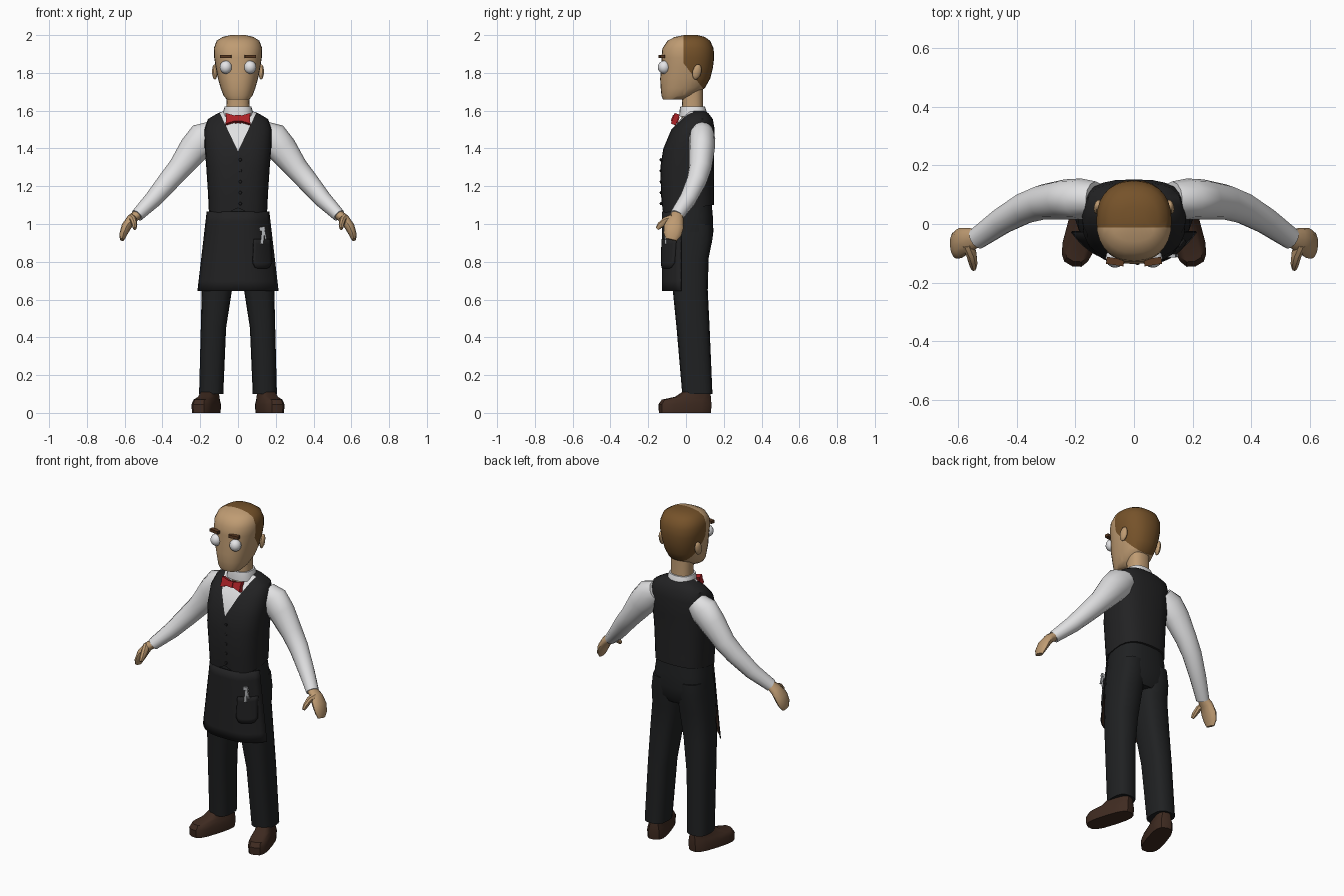
import bpy, bmesh
from math import sin, cos, pi, radians
from mathutils import Vector, Matrix

cube = bpy.data.objects.get("Cube")
if cube:
    bpy.data.objects.remove(cube, do_unlink=True)


def material(name, *rgb):
    m = bpy.data.materials.new(name)
    m.use_nodes = True
    m.diffuse_color = (*rgb, 1)
    m.node_tree.nodes["Principled BSDF"].inputs["Base Color"].default_value = (*rgb, 1)
    return m


SKIN = material("skin", .52, .33, .17)
HAIR = material("hair brown", .18, .085, .023)
BROW = material("brow brown", .1, .04, .015)
WHITE = material("shirt white", .75, .75, .76)
EYE = material("eye white", .8, .8, .82)
BLACK = material("cloth black", .016, .016, .017)
TROUSER = material("trouser black", .014, .015, .016)
LEATHER = material("leather brown", .05, .024, .015)
RED = material("bow red", .42, .016, .02)
STEEL = material("steel", .45, .46, .48)


def finish(name, bm, *mats, angle=42):
    bmesh.ops.recalc_face_normals(bm, faces=bm.faces)
    me = bpy.data.meshes.new(name)
    bm.to_mesh(me)
    bm.free()
    for m in mats:
        me.materials.append(m)
    me.shade_smooth()
    me.set_sharp_from_angle(angle=radians(angle))
    ob = bpy.data.objects.new(name, me)
    bpy.context.collection.objects.link(ob)
    return ob


def spow(v, e):
    return (1 if v > 0 else -1) * abs(v) ** e


def skin_rings(rings):
    """Bridge closed rings of points and cap both ends."""
    bm = bmesh.new()
    loops = [[bm.verts.new(p) for p in ring] for ring in rings]
    n = len(loops[0])
    for a, b in zip(loops, loops[1:]):
        for i in range(n):
            j = (i + 1) % n
            bm.faces.new((a[i], a[j], b[j], b[i]))
    bm.faces.new(loops[0])
    bm.faces.new(loops[-1])
    return bm


def loft(rows, n=24, p=2.4):
    """Stack rows of (z, half width, front y, back y, centre x)."""
    rings = []
    for z, rx, yf, yb, *cx in rows:
        ring = []
        for k in range(n):
            a = 2 * pi * k / n
            x = (cx[0] if cx else 0) + rx * spow(round(cos(a), 6), 2 / p)
            y = (yf + yb) / 2 + (yb - yf) / 2 * spow(round(sin(a), 6), 2 / p)
            ring.append((x, y, z))
        rings.append(ring)
    return skin_rings(rings)


def tube(rows, side, n=12):
    """Sweep an oval along rows of (x, y, z, depth radius, height radius)."""
    pts = [Vector((side * r[0], r[1], r[2])) for r in rows]
    rings = []
    for i, r in enumerate(rows):
        t = (pts[min(i + 1, len(pts) - 1)] - pts[max(i - 1, 0)]).normalized()
        u = Vector((0, 1, 0))
        u = (u - t * u.dot(t)).normalized()
        v = t.cross(u)
        rings.append([pts[i] + u * r[3] * cos(2 * pi * k / n) + v * r[4] * sin(2 * pi * k / n)
                      for k in range(n)])
    return skin_rings(rings)


def ball(centre, size, segs=16):
    bm = bmesh.new()
    bmesh.ops.create_uvsphere(bm, u_segments=segs, v_segments=segs // 2, radius=1)
    bm.transform(Matrix.Translation(centre) @ Matrix.Diagonal((*size, 1)))
    return bm


def box(centre, size, rot=None):
    bm = bmesh.new()
    bmesh.ops.create_cube(bm, size=1)
    bm.transform(Matrix.Translation(centre) @ (rot or Matrix()) @ Matrix.Diagonal((*size, 1)))
    return bm


def cut(bm, point, normal, keep=lambda c: True):
    faces = [f for f in bm.faces if keep(f.calc_center_median())]
    geom = faces + list({e for f in faces for e in f.edges}) + list({v for f in faces for v in f.verts})
    bmesh.ops.bisect_plane(bm, geom=geom, plane_co=point, plane_no=normal, dist=1e-5)


# Head with the hair cut into its surface
bm = loft([(1.66, .06, -.122, -.005), (1.68, .077, -.13, .045), (1.72, .092, -.134, .10),
           (1.77, .106, -.137, .128), (1.83, .118, -.13, .143), (1.88, .126, -.13, .149),
           (1.93, .128, -.125, .146), (1.97, .113, -.098, .128), (1.99, .082, -.06, .10),
           (2.0, .04, -.01, .06)], n=28, p=2.3)
cut(bm, (0, -.012, 1.85), (0, 1, 0))
cut(bm, (0, -.012, 1.85), (0, 1.3, 1), lambda c: c.y > -.012)
for f in bm.faces:
    c = f.calc_center_median()
    f.material_index = int(c.y > -.012 and c.z > 1.85 - 1.3 * (c.y + .012))
finish("head", bm, SKIN, HAIR, angle=50)
finish("neck", loft([(1.56, .064, -.025, .095), (1.64, .06, -.02, .09), (1.74, .062, -.03, .09)]), SKIN)

for s, label in ((1, "left"), (-1, "right")):
    # Face details
    finish(label + "_eye", ball((s * .064, -.116, 1.83), (.033, .033, .035)), EYE)
    finish(label + "_brow", box((s * .064, -.128, 1.887), (.06, .024, .017),
                                Matrix.Rotation(s * .15, 4, 'Z')), BROW)
    ear = ball((0, 0, 0), (.014, .024, .042), 12)
    ear.transform(Matrix.Translation((s * .123, .058, 1.805)) @ Matrix.Rotation(-.25, 4, 'X')
                  @ Matrix.Rotation(s * .25, 4, 'Z'))
    finish(label + "_ear", ear, SKIN)

    # Sleeve, hand and thumb
    finish(label + "_sleeve", tube([(.13, .085, 1.49, .06, .06), (.18, .085, 1.455, .07, .088),
                                    (.235, .084, 1.395, .068, .08), (.31, .075, 1.295, .06, .062),
                                    (.37, .055, 1.225, .054, .056), (.45, .01, 1.13, .046, .046),
                                    (.535, -.05, 1.045, .038, .034)], s), WHITE)
    finish(label + "_hand", tube([(.525, -.045, 1.055, .03, .026), (.565, -.055, 1.025, .042, .026),
                                  (.592, -.065, .985, .052, .026), (.608, -.072, .945, .047, .02),
                                  (.614, -.078, .917, .03, .012)], s), SKIN)
    finish(label + "_thumb", tube([(.565, -.07, 1.035, .02, .02), (.553, -.105, 1.02, .02, .018),
                                   (.548, -.135, .995, .017, .015), (.546, -.152, .975, .01, .009)],
                                  s, 8), SKIN)

    # Trouser leg
    finish(label + "_trouser_leg", loft([(.1, .064, -.02, .14, s * .142), (.45, .067, -.05, .125, s * .13),
                                         (.65, .08, -.07, .115, s * .112), (.82, .088, -.088, .12, s * .09),
                                         (.92, .086, -.098, .14, s * .085), (1.0, .08, -.1, .14, s * .08)],
                                        n=16, p=2.7), TROUSER)

    # Shoe, toes turned out
    shoe = loft([(0, .056, -.18, .105), (.045, .058, -.182, .108), (.07, .05, -.165, .106),
                 (.085, .045, -.09, .104), (.11, .04, -.05, .1)], n=16, p=3)
    shoe.transform(Matrix.Translation((s * .157, .03, 0)) @ Matrix.Rotation(s * .3, 4, 'Z'))
    finish(label + "_shoe", shoe, LEATHER, angle=35)

finish("trouser_seat", loft([(.86, .12, -.08, .115), (.9, .165, -.095, .137), (.96, .166, -.1, .145),
                             (1.04, .157, -.105, .142), (1.12, .145, -.1, .135)], p=2.7), TROUSER)

# Vest with the open neckline showing the shirt
bm = loft([(1.078, .156, -.125, .148), (1.15, .158, -.132, .149), (1.3, .168, -.136, .147),
           (1.4, .176, -.12, .15), (1.5, .178, -.078, .152), (1.555, .16, -.028, .142),
           (1.585, .11, .0, .12), (1.6, .07, .0, .1)], p=2.7)
bm.verts.ensure_lookup_table()
for v in bm.verts[:24]:
    v.co.z = 1.085 if abs(v.co.x) < .01 and v.co.y < 0 else v.co.z + .16 * v.co.y
SLOPE = 2.1
for s in (1, -1):
    cut(bm, (0, 0, 1.385), (s * SLOPE, 0, -1), lambda c: c.y < .04 and c.z > 1.3)
for f in bm.faces:
    c = f.calc_center_median()
    f.material_index = int(c.z > 1.385 + SLOPE * abs(c.x) and c.y < .04)
finish("vest", bm, BLACK, WHITE)
for i in range(5):
    finish(f"vest_button_{i + 1}", ball((.012, -.132, 1.34 - i * .058), (.009, .008, .009), 8), BLACK)
finish("shirt_collar", loft([(1.57, .082, -.035, .115), (1.6, .077, -.034, .108), (1.622, .07, -.03, .1)]), WHITE)

# Bow tie: two flared wings and a knot, leaning with the chest
tilt = Matrix.Translation((0, -.057, 1.555)) @ Matrix.Rotation(-.35, 4, 'X')
bm = bmesh.new()
outline = [(-.066, -.03), (-.014, -.014), (.014, -.014), (.066, -.03),
           (.062, 0), (.066, .03), (.014, .014), (-.014, .014), (-.066, .03), (-.062, 0)]
face = bm.faces.new([bm.verts.new((x, -.014, z)) for x, z in outline])
ext = bmesh.ops.extrude_face_region(bm, geom=[face])["geom"]
bmesh.ops.translate(bm, vec=(0, .028, 0), verts=[g for g in ext if isinstance(g, bmesh.types.BMVert)])
bm.transform(tilt)
finish("bow_tie", bm, RED)
finish("bow_knot", box((0, -.057, 1.555), (.03, .038, .034), Matrix.Rotation(-.35, 4, 'X')), RED)


def apron_point(x, z, lift=0):
    """Point of the wrapped apron at a given x and height."""
    t = (1.065 - z) / .42
    half = .166 + .049 * t
    return (x, -.128 - lift + (.1 - .0 * t) * min(1, abs(x) / half) ** 3, z)


def sheet(name, columns, rows, place, thick, *mats):
    bm = bmesh.new()
    grid = [[bm.verts.new(place(i / columns, j / rows)) for i in range(columns + 1)]
            for j in range(rows + 1)]
    for a, b in zip(grid, grid[1:]):
        for i in range(columns):
            bm.faces.new((a[i], b[i], b[i + 1], a[i + 1]))
    ob = finish(name, bm, *mats)
    if ob.data.polygons[0].normal.y > 0:
        ob.data.flip_normals()
    mod = ob.modifiers.new("thickness", 'SOLIDIFY')
    mod.thickness = thick
    mod.offset = -1
    mod.material_offset = len(mats) - 1
    return ob


# Apron with a brown lining, and its rounded pocket
def apron_grid(u, v):
    z = 1.065 - .42 * v
    return apron_point((2 * u - 1) * (.166 + .049 * v), z)


def pocket_grid(u, v):
    k = 2 * u - 1
    z = .92 - v * (.155 - .03 * k ** 6)
    return apron_point(.13 + k * (.044 + .006 * v), z, .012)


sheet("apron", 20, 8, apron_grid, .006, BLACK, LEATHER)
sheet("apron_pocket", 8, 6, pocket_grid, .014, BLACK)

# Bottle opener standing in the pocket
finish("opener_handle", box((.13, -.108, .93), (.016, .012, .07), Matrix.Rotation(.1, 4, 'Y')), STEEL)
finish("opener_head", box((.128, -.108, .975), (.03, .012, .02), Matrix.Rotation(-.2, 4, 'Y')), STEEL)
finish("opener_lever", box((.143, -.108, .943), (.008, .01, .05), Matrix.Rotation(-.2, 4, 'Y')), STEEL)
